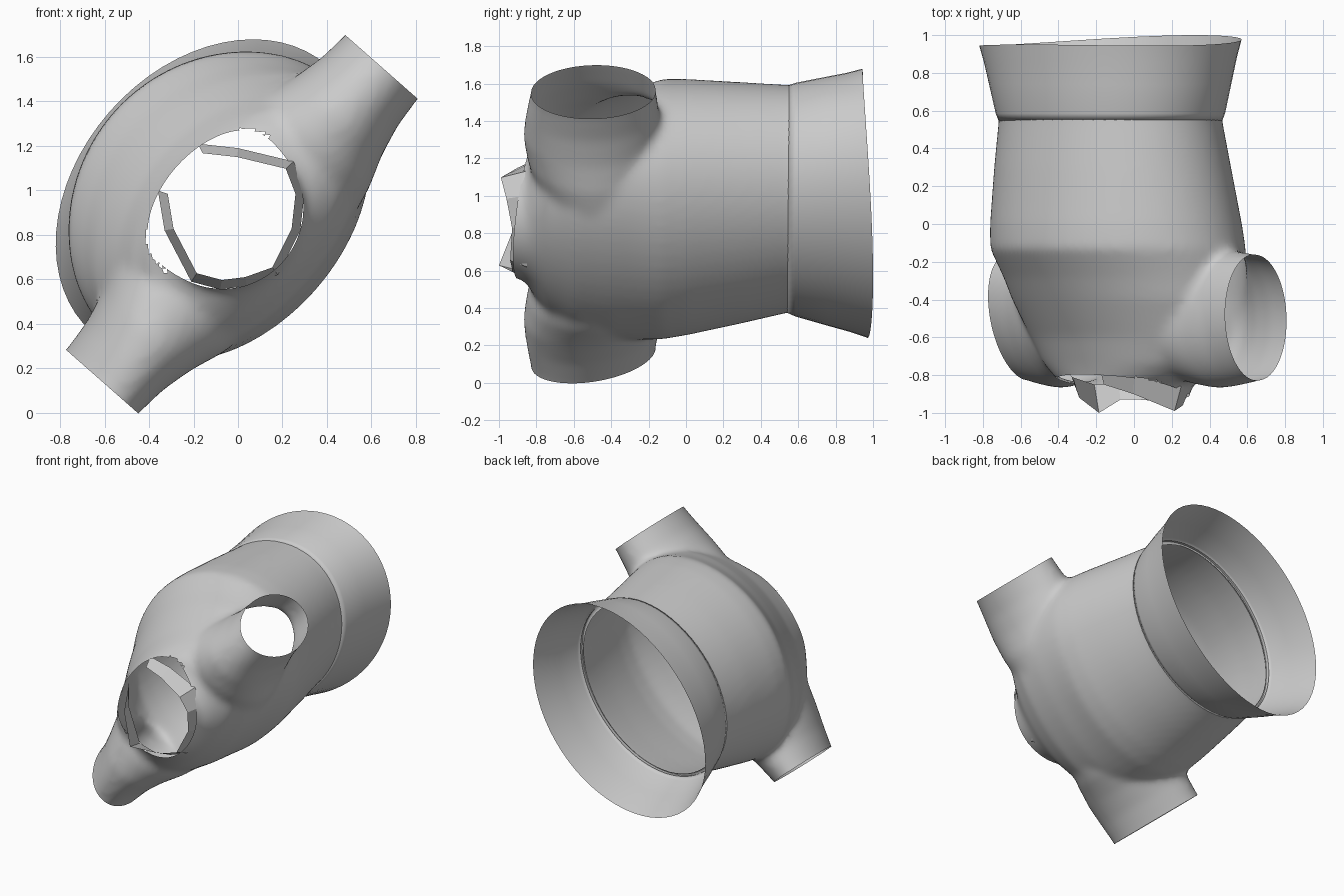
import bpy, bmesh, math
from mathutils import Vector

if "Cube" in bpy.data.objects:
    bpy.data.objects.remove(bpy.data.objects["Cube"])

# Garment frame: U runs sleeve to sleeve, V runs across the thickness, Y runs neck to hem
U = Vector((0.66, 0, 0.75)).normalized()
V = Vector((-U.z, 0, U.x))
Y = Vector((0, 1, 0))
N = 64


def ring(c, e1, e2, a, b, phase=0.0, egg=0.0, n=N):
    ang = [2 * math.pi * i / n for i in range(n)]
    return [c + e1 * (a * math.cos(t + phase) * (1 - egg * math.sin(t)))
            + e2 * (b * math.sin(t)) for t in ang]


def loft(bm, rings, caps=False, closed=True):
    rows = [[bm.verts.new(p) for p in r] for r in rings]
    n = len(rows[0])
    for r, s in zip(rows, rows[1:]):
        for i in range(n if closed else n - 1):
            j = (i + 1) % n
            bm.faces.new((r[i], r[j], s[j], s[i]))
    if caps:
        bm.faces.new(rows[0][::-1])
        bm.faces.new(rows[-1])


def make(name, bm):
    bmesh.ops.recalc_face_normals(bm, faces=bm.faces[:])
    me = bpy.data.meshes.new(name)
    bm.to_mesh(me)
    bm.free()
    ob = bpy.data.objects.new(name, me)
    bpy.context.collection.objects.link(ob)
    return ob


def smooth(ob):
    for p in ob.data.polygons:
        p.use_smooth = True


# Torso volume, wedge-shaped toward the neck:
# y, centre x, centre z, half width, half thickness, flattening of one side
bm = bmesh.new()
torso = [(0.66, -.125, .985, .66, .53, 0), (0.56, -.125, .985, .66, .53, 0),
         (0.3, -.12, .97, .70, .565, .03), (0, -.11, .955, .745, .60, .06),
         (-.13, -.105, .95, .76, .605, .08), (-.28, -.073, .923, .75, .545, .1),
         (-.4, -.05, .904, .74, .505, .1), (-.6, -.016, .874, .68, .43, .1),
         (-.74, -.016, .874, .58, .37, .06), (-.82, -.025, .88, .45, .33, 0),
         (-.86, -.025, .88, .35, .32, 0), (-1.0, -.02, .88, .30, .28, 0)]
loft(bm, [ring(Vector((x, y, z)), U, V, a, b, 0, e) for y, x, z, a, b, e in torso], True)

# Sleeve volumes: distance inward from the opening, centre y, half thickness, half depth
sleeves = [(Vector((.645, 0, 1.555)), U, -.05), (Vector((-.61, 0, .14)), -U, -.35)]
profile = [(-.1, -.495, .215, .335), (0, -.495, .217, .335), (.15, -.50, .23, .355),
           (.3, -.50, .265, .37), (.45, -.485, .32, .365), (.6, -.46, .35, .35),
           (.85, -.44, .33, .32)]
for c, d, tilt in sleeves:
    loft(bm, [ring(c - d * s + Y * y, V, Y, a, b, tilt * max(0, 1 - s / .5))
              for s, y, a, b in profile], True)
body = make("shirt_body", bm)

# Fuse the volumes into one soft skin
m = body.modifiers.new("fuse", 'REMESH')
m.mode = 'VOXEL'
m.voxel_size = 0.022
m = body.modifiers.new("soften", 'SMOOTH')
m.factor = 0.5
m.iterations = 12
dg = bpy.context.evaluated_depsgraph_get()
ev = body.evaluated_get(dg)
bm = bmesh.new()
bm.from_mesh(ev.to_mesh())
body.modifiers.clear()


# Slice open the hem, the sleeves and the neck
def cut(co, no, keep=lambda p: True):
    faces = [f for f in bm.faces if keep(f.calc_center_median())]
    edges = {e for f in faces for e in f.edges}
    verts = {v for f in faces for v in f.verts}
    bmesh.ops.bisect_plane(bm, geom=list(verts) + list(edges) + faces, dist=1e-5,
                           plane_co=co, plane_no=no, clear_outer=True)


neck = Vector((-.02, -.865, .88))
cut(Vector((0, .57, 0)), Y)
for c, d, tilt in sleeves:
    cut(c, d)
cut(neck, (V * .2 - Y).normalized(),
    lambda p: p.y < -.6 and Vector((p.x - neck.x, 0, p.z - neck.z)).length < .39)
bm.to_mesh(body.data)
bm.free()
smooth(body)

# Flared hem band with a slightly wavy edge and a crease where it joins
bm = bmesh.new()
hem = [(.57, .635, .505), (.54, .66, .53), (.585, .68, .545),
       (.75, .73, .565), (.88, .765, .585), (.975, .80, .60)]
rings = []
for y, a, b in hem:
    r = ring(Vector((-.125, y, .96 + (.965 - y) * .05)), U, V, a, b)
    k = max(0, (y - .6) / .375) * .025
    ang = [2 * math.pi * i / N for i in range(N)]
    rings.append([p - Y * k * (math.sin(t) + math.cos(t) ** 2) for p, t in zip(r, ang)])
loft(bm, rings)
smooth(make("hem_band", bm))

# Open stand collar leaning inward: base x, base y, base z, tip y
bm = bmesh.new()
collar = [(-.18, -.77, 1.21, -.85), (0, -.80, 1.19, -.90), (.25, -.86, 1.13, -.99),
          (.30, -.86, 1.0, -.96), (.28, -.85, .82, -.93), (.18, -.85, .62, -.94),
          (.04, -.85, .57, -.93), (-.08, -.85, .555, -.93), (-.21, -.85, .59, -1.0),
          (-.33, -.81, .82, -.92), (-.36, -.76, 1.0, -.83)]
base = [Vector((x, y, z)) for x, y, z, t in collar]
tip = [Vector((-.02 + (x + .02) * .87, t, .88 + (z - .88) * .87)) for x, y, z, t in collar]
loft(bm, [base, tip], closed=False)
make("collar", bm)
